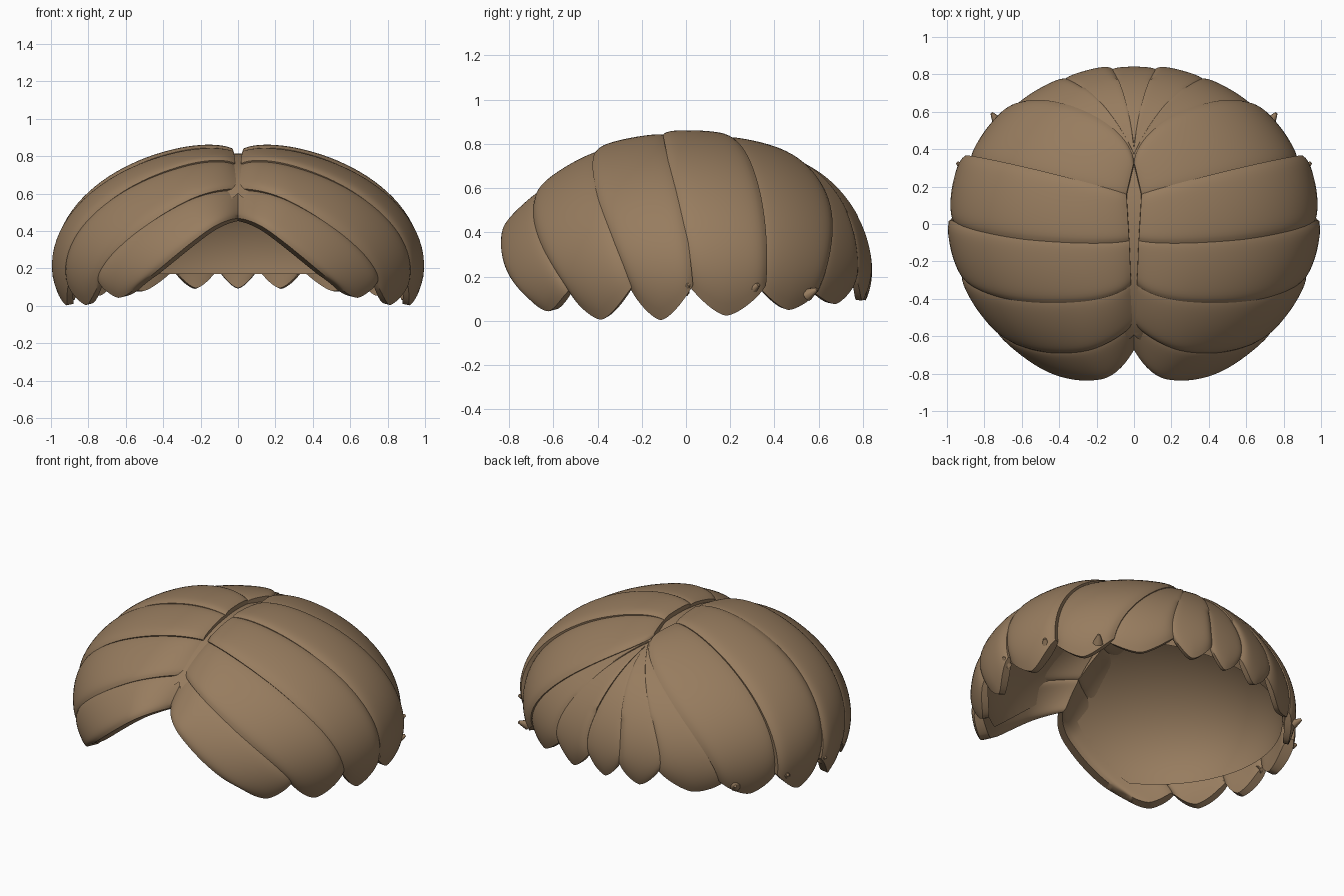
import bpy, bmesh, math
from mathutils import Vector

if "Cube" in bpy.data.objects:
    bpy.data.objects.remove(bpy.data.objects["Cube"])

CENTER = Vector((0, 0, 0.205))
AXES = Vector((0.985, 0.848, 0.662))

brown = bpy.data.materials.new("hair brown")
brown.diffuse_color = (0.31, 0.202, 0.114, 1)
brown.use_nodes = True
brown.node_tree.nodes["Principled BSDF"].inputs["Base Color"].default_value = brown.diffuse_color


def on_dome(p, scale):
    """Push a point radially onto the scaled head ellipsoid."""
    d = Vector(p) - CENTER
    n = Vector((d.x / AXES.x, d.y / AXES.y, d.z / AXES.z)).length
    return CENTER + d * (scale / n)


def cubic(c, t):
    """Smooth path through four control points."""
    a, b, d, u = t, t - 1 / 3, t - 2 / 3, t - 1
    return (c[0] * (-4.5 * b * d * u) + c[1] * (13.5 * a * d * u)
            + c[2] * (-13.5 * a * b * u) + c[3] * (4.5 * a * b * d))


def finish(bm, name, angle=35):
    bmesh.ops.recalc_face_normals(bm, faces=bm.faces)
    me = bpy.data.meshes.new(name)
    bm.to_mesh(me)
    bm.free()
    me.materials.append(brown)
    ob = bpy.data.objects.new(name, me)
    bpy.context.collection.objects.link(ob)
    bpy.ops.object.select_all(action='DESELECT')
    ob.select_set(True)
    bpy.context.view_layer.objects.active = ob
    bpy.ops.object.shade_smooth_by_angle(angle=math.radians(angle))
    return ob


def mirrored(pts):
    return [(-x, y, z) for x, y, z in pts]


# Seams between neighbouring locks, each from the parting down to the rim
seams = [
    [(0.0, -.655, .46), (.19, -.80, .37), (.37, -.79, .23), (.51, -.71, .12)],
    [(0.0, -.53, .62), (.33, -.70, .54), (.62, -.66, .33), (.76, -.56, .14)],
    [(.015, -.33, .77), (.33, -.42, .74), (.74, -.39, .52), (.92, -.27, .16)],
    [(.025, -.09, .83), (.38, -.10, .82), (.80, -.05, .56), (.98, .01, .16)],
    [(.04, .16, .82), (.33, .24, .79), (.72, .33, .55), (.89, .36, .16)],
    [(0.0, .33, .79), (.20, .56, .66), (.53, .67, .42), (.66, .61, .15)],
    [(0.0, .38, .78), (.19, .65, .58), (.33, .77, .36), (.33, .78, .21)],
    [(0.0, .42, .77), (.06, .70, .56), (.11, .83, .36), (.10, .83, .21)],
]
NS, NT = 20, 36


def lock(name, front, back, drop, tilt, lift, ext, flare=0, crease=.02):
    """Thick strip between two seams; tilt raises one side, flare raises the rear corner at the rim."""
    bm = bmesh.new()
    A = [Vector(p) for p in front]
    B = [Vector(p) for p in back]
    grids = []
    for inner in (False, True):
        grid = []
        for i in range(NS + 1):
            s = -1 + 2 * i / NS
            u = (s + 1) / 2
            u = u * (1 + ext[0] + ext[1]) - ext[0]
            ctl = [a.lerp(b, u) for a, b in zip(A, B)]
            ctl[3].z -= drop * (1 - abs(s) ** 1.5)
            dip = 0.03 + 0.15 * max(0, -ctl[0].y - .1)
            col = []
            for j in range(NT + 1):
                t = j / NT
                fade = dip * max(0, 1 - t / .3) ** 2
                if inner:
                    sc = 0.928 - fade + .025 * abs(s) ** 8 + .02 * t ** 12
                else:
                    lean = tilt * s + flare * s * t ** 3
                    sc = (1.0 + lift * (1 - (1 - t) ** 6) + 0.014 * lean
                          - (crease if t < .5 else .02) * abs(s) ** 7 - fade
                          - 0.022 * t ** 12 - 0.008 * (1 - t) ** 14)
                col.append(bm.verts.new(on_dome(cubic(ctl, t), sc)))
            grid.append(col)
        grids.append(grid)
    for g in grids:
        for i in range(NS):
            for j in range(NT):
                bm.faces.new((g[i][j], g[i + 1][j], g[i + 1][j + 1], g[i][j + 1]))
    o, n = grids
    for i in (0, NS):
        for j in range(NT):
            bm.faces.new((o[i][j], o[i][j + 1], n[i][j + 1], n[i][j]))
    for j in (0, NT):
        for i in range(NS):
            bm.faces.new((o[i][j], o[i + 1][j], n[i + 1][j], n[i][j]))
    return finish(bm, name)


# name, tip drop, raised side, lift, tuck at front / back, rim flare, crease
styles = [
    ("front_lock", .09, -2.0, .032, (0, .10), 1.5, .02),
    ("temple_lock", .155, -1.2, .012, (0, .10), 1.5, .02),
    ("ear_lock", .165, -1, .012, (0, .08), 2.4, .02),
    ("crown_lock", .14, 0, .020, (0, 0), 2.0, .018),
    ("rear_side_lock", .11, 1, .006, (.10, 0), 0, .02),
    ("rear_lock", .10, .6, 0, (.15, 0), 0, .008),
    ("nape_lock", .12, .4, .006, (.15, 0), 0, .006),
]
for k, (name, drop, tilt, lift, ext, flare, crease) in enumerate(styles):
    lock(name + "_right", seams[k], seams[k + 1], drop, tilt, lift, ext, flare, crease)
    lock(name + "_left", mirrored(seams[k]), mirrored(seams[k + 1]), drop, tilt, lift, ext, flare, crease)
lock("nape_center_lock", seams[7], mirrored(seams[7]), .12, 0, -.004, (.1, .1), 0, .006)

# Smooth inner cap, cut level at the rim and opened over the forehead
bm = bmesh.new()
bmesh.ops.create_uvsphere(bm, u_segments=96, v_segments=64, radius=1)
for v in bm.verts:
    v.co = CENTER + Vector([v.co[i] * AXES[i] * .92 for i in range(3)])
for co, no in (((0, 0, .17), (0, 0, 1)), ((0, 0, .60), (.85, 0, 1)), ((0, 0, .60), (-.85, 0, 1))):
    bmesh.ops.bisect_plane(bm, geom=bm.verts[:] + bm.edges[:] + bm.faces[:], plane_co=co, plane_no=no)


def open_face(f):
    c = f.calc_center_median()
    return c.z < .17 or (c.y < -.1 and c.z < .60 - .85 * abs(c.x))


bmesh.ops.delete(bm, geom=[f for f in bm.faces if open_face(f)], context='FACES')
finish(bm, "inner_cap", 60)

# Little flicked curls behind the side tips
for side in (1, -1):
    for x, y, z in ((.965, .0, .15), (.925, .31, .15), (.745, .57, .13)):
        bm = bmesh.new()
        bmesh.ops.create_cone(bm, cap_ends=True, segments=10, radius1=.03, radius2=.008, depth=.06)
        out = Vector((x * .5, y * .5 + .25, .3)).normalized()
        rot = Vector((0, 0, 1)).rotation_difference(out).to_matrix()
        for v in bm.verts:
            p = rot @ v.co + Vector((x, y, z))
            v.co = Vector((p.x * side, p.y, p.z))
        finish(bm, "flick_curl", 50)
